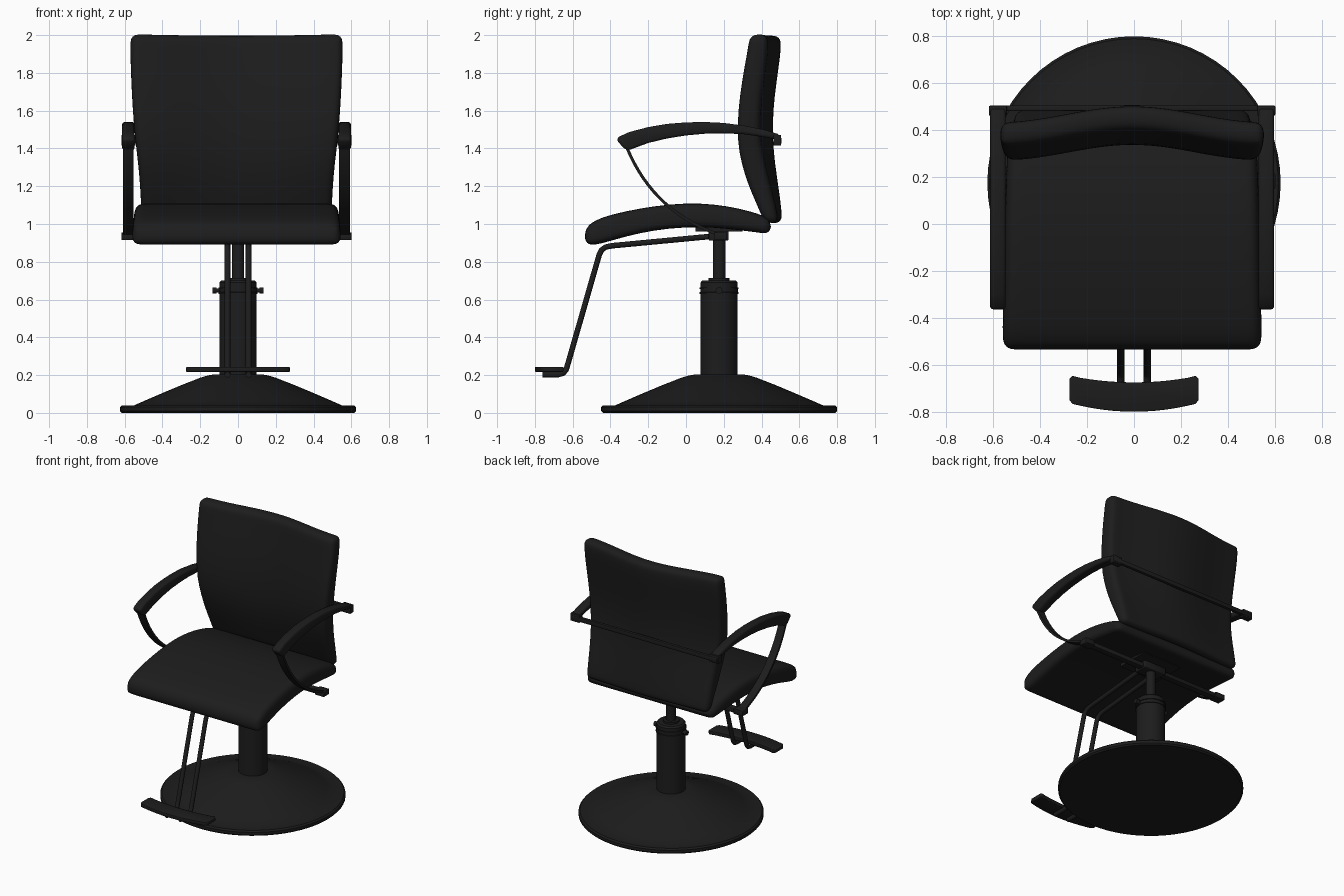
import bpy, bmesh, math
from mathutils import Vector

if "Cube" in bpy.data.objects:
    bpy.data.objects.remove(bpy.data.objects["Cube"])

CX, CY = -0.008, 0.175          # chair centre line, column position
black = bpy.data.materials.new("black")
black.diffuse_color = (0.012, 0.012, 0.012, 1)
black.use_nodes = True
black.node_tree.nodes["Principled BSDF"].inputs["Base Color"].default_value = black.diffuse_color


def finish(name, bm, bevel=0, segs=3, subsurf=0, angle=35):
    bmesh.ops.recalc_face_normals(bm, faces=bm.faces)
    me = bpy.data.meshes.new(name)
    bm.to_mesh(me)
    bm.free()
    ob = bpy.data.objects.new(name, me)
    bpy.context.collection.objects.link(ob)
    me.materials.append(black)
    if bevel:
        m = ob.modifiers.new("bevel", 'BEVEL')
        m.width, m.segments, m.limit_method = bevel, segs, 'ANGLE'
        m.angle_limit = math.radians(45)
    if subsurf:
        m = ob.modifiers.new("subsurf", 'SUBSURF')
        m.levels = m.render_levels = subsurf
    if bevel:
        for p in me.polygons:
            p.use_smooth = True
    else:
        bpy.ops.object.select_all(action='DESELECT')
        ob.select_set(True)
        bpy.context.view_layer.objects.active = ob
        bpy.ops.object.shade_smooth_by_angle(angle=math.radians(angle))
    return ob


def pad(name, rows, place, bevel, cols=12):
    """Closed cushion: two skins of a grid, joined round the rim."""
    bm = bmesh.new()
    us = [-1 + 2 * i / cols for i in range(cols + 1)]
    g = [[[bm.verts.new(place(r, u, s)) for u in us] for r in rows] for s in (0, 1)]
    n, m = len(rows), cols + 1
    for s in (0, 1):
        for j in range(n - 1):
            for i in range(cols):
                bm.faces.new((g[s][j][i], g[s][j][i + 1], g[s][j + 1][i + 1], g[s][j + 1][i]))
    rim = [(0, i) for i in range(m)] + [(j, m - 1) for j in range(1, n)]
    rim += [(n - 1, i) for i in range(m - 2, -1, -1)] + [(j, 0) for j in range(n - 2, 0, -1)]
    for (a, b), (c, d) in zip(rim, rim[1:] + rim[:1]):
        bm.faces.new((g[0][a][b], g[0][c][d], g[1][c][d], g[1][a][b]))
    return finish(name, bm, bevel, 3, 1)


def prism(name, pts, d, bevel=0, segs=2):
    """Extrude an outline of 3D points along vector d."""
    bm = bmesh.new()
    f = bm.faces.new([bm.verts.new(p) for p in pts])
    ext = bmesh.ops.extrude_face_region(bm, geom=[f], use_keep_orig=True)
    bmesh.ops.translate(bm, vec=Vector(d), verts=[v for v in ext["geom"] if isinstance(v, bmesh.types.BMVert)])
    return finish(name, bm, bevel, segs)


def box(name, x, y, z, bevel=0):
    return prism(name, [(x[0], y[0], z[0]), (x[1], y[0], z[0]), (x[1], y[1], z[0]), (x[0], y[1], z[0])],
                 (0, 0, z[1] - z[0]), bevel)


def lathe(name, profile, steps=64):
    bm = bmesh.new()
    vs = [bm.verts.new((r, 0, z)) for r, z in profile]
    es = [bm.edges.new(e) for e in zip(vs, vs[1:])]
    bmesh.ops.spin(bm, geom=vs + es, cent=(0, 0, 0), axis=(0, 0, 1), angle=math.tau, steps=steps)
    bmesh.ops.remove_doubles(bm, verts=bm.verts, dist=1e-4)
    ob = finish(name, bm)
    ob.location = (0, CY, 0)
    return ob


def rod(name, pts, radius):
    cu = bpy.data.curves.new(name, 'CURVE')
    cu.dimensions, cu.bevel_depth, cu.bevel_resolution, cu.use_fill_caps = '3D', radius, 3, True
    sp = cu.splines.new('POLY')
    sp.points.add(len(pts) - 1)
    for p, q in zip(sp.points, pts):
        p.co = (*q, 1)
    cu.materials.append(black)
    ob = bpy.data.objects.new(name, cu)
    bpy.context.collection.objects.link(ob)
    return ob


# Base dish, pump column and piston
lathe("base", [(0, 0), (.615, 0), (.625, .01), (.625, .03), (.615, .04), (.55, .04), (.5, .062), (.4, .105),
               (.3, .147), (.2, .186), (.16, .198), (.13, .203), (0, .203)])
lathe("column", [(0, .19), (.098, .19), (.098, .69), (.088, .702), (.055, .702), (.055, .715), (0, .715)], 48)
lathe("column_collar", [(.09, .63), (.104, .63), (.104, .638), (.099, .64), (.099, .655), (.104, .657),
                        (.104, .665), (.09, .665)], 48)
lathe("piston", [(0, .7), (.033, .7), (.033, .95), (0, .95)], 32)
rod("pump_lever", [(-.13, CY, .648), (.13, CY, .648)], .011)
for s in (-1, 1):
    rod("lever_knob", [(s * .113, CY, .648), (s * .134, CY, .648)], .018)

# Seat cushion: y, underside, top, half width
seat_rows = [(-.535, .885, .985, .555), (-.45, .895, 1.035, .557), (-.32, .935, 1.068, .553),
             (-.17, .968, 1.095, .55), (0, .985, 1.112, .547), (.15, .982, 1.105, .543),
             (.28, .968, 1.083, .538), (.38, .955, 1.055, .533), (.45, .945, 1.025, .528)]
pad("seat", seat_rows, lambda r, u, s: (CX + u * r[3] * (1 - .02 * s), r[0], r[1 + s]), .042)

# Backrest: z, front at the sides, rear at the centre, half width, plan curve
back_rows = [(2.005, .335, .505, .562, .07), (1.9, .32, .502, .562, .07), (1.75, .292, .48, .557, .07),
             (1.6, .273, .462, .549, .07), (1.45, .268, .46, .537, .068), (1.32, .29, .472, .52, .055),
             (1.2, .33, .49, .51, .042), (1.1, .375, .503, .505, .03), (1.005, .415, .512, .502, .02)]


def back_point(r, u, s):
    bow = r[4] * (.5 + .5 * math.cos(math.pi * u))
    y = r[1] + bow if s == 0 else r[2] - r[4] + bow
    return (CX + u * r[3], y, r[0] - (.008 * (1 - u * u) if r[0] > 2 else 0))


pad("backrest", back_rows, back_point, .038)

# Armrests with curved flat supports
arm = [(-.368, 1.445), (-.355, 1.462), (-.3, 1.487), (-.2, 1.513), (-.1, 1.53), (0, 1.538), (.1, 1.54),
       (.2, 1.535), (.32, 1.519), (.42, 1.498), (.495, 1.474), (.49, 1.445), (.4, 1.462), (.3, 1.476),
       (.2, 1.48), (.1, 1.478), (0, 1.469), (-.1, 1.453), (-.2, 1.429), (-.27, 1.403), (-.305, 1.39),
       (-.33, 1.402)]
p0, p1, p2 = Vector((-.315, 1.41)), Vector((-.17, 1.05)), Vector((.21, .932))
outer, inner = [], []
for i in range(17):
    t = i / 16
    p = p0 * (1 - t) ** 2 + p1 * 2 * t * (1 - t) + p2 * t * t
    d = ((p1 - p0) * (1 - t) + (p2 - p1) * t).normalized() * .008
    outer.append((p.x - d.y, p.y + d.x))
    inner.append((p.x + d.y, p.y - d.x))
for s, side in ((-1, "left"), (1, "right")):
    xc = CX + s * .572
    prism(side + "_armrest", [(xc - .033, *p) for p in arm], (.066, 0, 0), .012)
    prism(side + "_arm_support", [(xc - .028, *p) for p in outer + inner[::-1]], (.056, 0, 0))
    box(side + "_arm_bracket", (xc - .038, xc + .038), (.462, .504), (1.415, 1.472), .004)
    box(side + "_seat_bracket", (xc - .038, xc + .038), (.15, .215), (.915, .955), .004)

# Bars behind the back and under the seat
box("back_bar", (CX - .6, CX + .6), (.482, .506), (1.425, 1.457), .004)
box("under_seat_bar", (CX - .6, CX + .6), (.16, .205), (.918, .95), .004)
box("seat_mount", (-.09, .09), (.12, .225), (.912, .965), .006)
box("seat_plate", (-.16, .16), (.05, .3), (.96, .99))

# Footrest rods and curved foot plate
for s in (-1, 1):
    path = [(.17, .938), (-.39, .885), (-.425, .878), (-.447, .862), (-.46, .835), (-.625, .26),
            (-.635, .228), (-.65, .21), (-.675, .203), (-.76, .203)]
    rod("footrest_rod", [(s * .056, y, z) for y, z in path], .0155)
xs = [-.275 + .55 * i / 12 for i in range(13)]
front = [(x, -.8 + .037 * (x / .275) ** 2, .217) for x in xs]
rear = [(x, -.675 + .028 * (x / .275) ** 2, .217) for x in reversed(xs)]
front[0], front[-1] = (-.262, -.767, .217), (.262, -.767, .217)
rear[0], rear[-1] = (.262, -.647, .217), (-.262, -.647, .217)
right = [(.275, -.75, .217), (.275, -.66, .217)]
left = [(-.275, -.66, .217), (-.275, -.75, .217)]
prism("foot_plate", front + right + rear + left, (0, 0, .026), .004)
